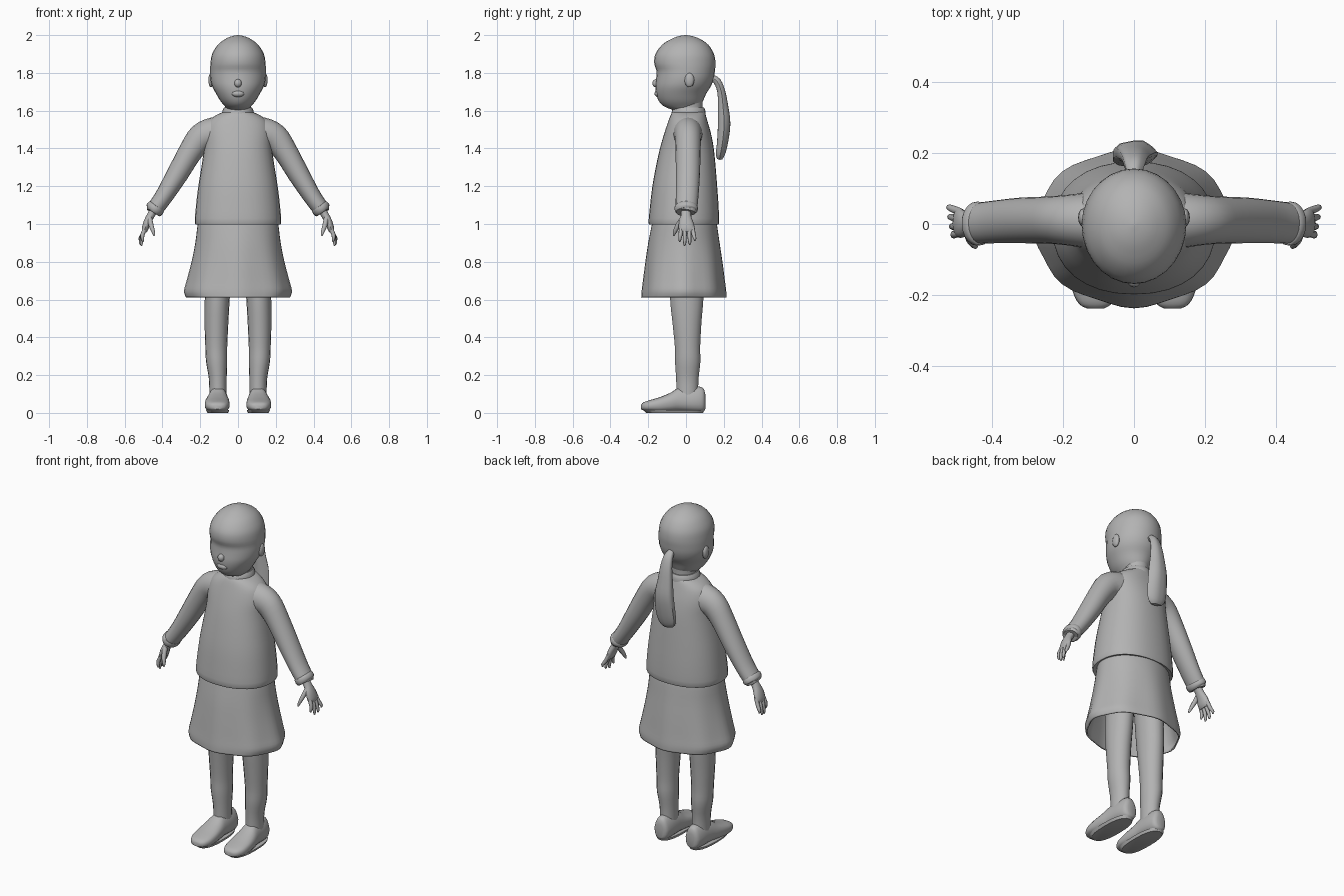
import bpy, bmesh, math
from mathutils import Vector

grey = bpy.data.materials.new("plain grey")
grey.diffuse_color = (0.45, 0.45, 0.45, 1)


def smooth_sections(secs, sub):
    """Catmull-Rom interpolation of section rows."""
    out = []
    for i in range(len(secs) - 1):
        a, b, c, d = (secs[min(max(j, 0), len(secs) - 1)] for j in range(i - 1, i + 3))
        for k in range(sub):
            t = k / sub
            out.append([0.5 * (2 * q + (r - p) * t + (2 * p - 5 * q + 4 * r - s) * t * t
                               + (3 * q - p - 3 * r + s) * t ** 3)
                        for p, q, r, s in zip(a, b, c, d)])
    return out + [list(secs[-1])]


def finish(name, bm, angle=50):
    bmesh.ops.recalc_face_normals(bm, faces=bm.faces)
    me = bpy.data.meshes.new(name)
    bm.to_mesh(me)
    bm.free()
    ob = bpy.data.objects.new(name, me)
    bpy.context.collection.objects.link(ob)
    me.materials.append(grey)
    bpy.ops.object.select_all(action='DESELECT')
    ob.select_set(True)
    bpy.context.view_layer.objects.active = ob
    bpy.ops.object.shade_smooth_by_angle(angle=math.radians(angle))
    return ob


def loft(name, secs, u, axis=None, n=20, sub=3, caps=(True, True), power=1.0, fold=None):
    """Skin elliptical sections (x, y, z, ru, rv); rings face the path, or a fixed axis."""
    secs = smooth_sections(secs, sub)
    bm = bmesh.new()
    rings = []
    for i, (x, y, z, ru, rv) in enumerate(secs):
        if axis:
            t = Vector(axis)
        else:
            lo, hi = secs[max(i - 1, 0)], secs[min(i + 1, len(secs) - 1)]
            t = (Vector(hi[:3]) - Vector(lo[:3])).normalized()
        v = t.cross(Vector(u)).normalized()
        w = v.cross(t)
        ring = []
        for k in range(n):
            a = 2 * math.pi * k / n
            ca, sa = math.cos(a), math.sin(a)
            f = fold(a, z) if fold else 1
            cu = math.copysign(abs(ca) ** power, ca) * ru * f
            cv = math.copysign(abs(sa) ** power, sa) * rv * f
            ring.append(bm.verts.new(Vector((x, y, z)) + w * cu + v * cv))
        rings.append(ring)
    for r0, r1 in zip(rings, rings[1:]):
        for k in range(n):
            bm.faces.new((r0[k], r0[(k + 1) % n], r1[(k + 1) % n], r1[k]))
    for ring, on in zip((rings[0], rings[-1]), caps):
        if on:
            bm.faces.new(ring)
    return finish(name, bm)


def upright(name, rows, **kw):
    """Loft of level rings from rows (z, half width, y front, y back)."""
    secs = [(0, (f + b) / 2, z, rx, (b - f) / 2) for z, rx, f, b in rows]
    return loft(name, secs, (1, 0, 0), (0, 0, 1), **kw)


def ball(name, loc, size):
    bm = bmesh.new()
    bmesh.ops.create_uvsphere(bm, u_segments=12, v_segments=8, radius=1)
    for v in bm.verts:
        v.co = Vector(loc) + Vector(p * s for p, s in zip(v.co, size))
    return finish(name, bm)


# head and neck
upright("head", [(1.60, .05, -.06, .06), (1.622, .068, -.115, .075), (1.65, .092, -.143, .09),
                 (1.69, .116, -.158, .107), (1.73, .137, -.162, .132), (1.77, .146, -.158, .147),
                 (1.81, .147, -.156, .153), (1.85, .146, -.168, .156), (1.90, .137, -.162, .148),
                 (1.95, .106, -.125, .117), (1.98, .066, -.077, .073), (1.994, .033, -.04, .036),
                 (2.0, .004, -.006, .002)], n=28)
upright("neck", [(1.53, .08, -.07, .10), (1.60, .068, -.06, .088), (1.68, .07, -.06, .09)])
ball("nose", (0, -.158, 1.745), (.02, .02, .022))
ball("lips", (0, -.148, 1.69), (.035, .019, .018))
for s in (-1, 1):
    ball("ear", (s * .143, .018, 1.762), (.014, .026, .038))

# ponytail
loft("ponytail", [(0, .135, 1.775, .018, .018), (0, .165, 1.755, .028, .02),
                  (0, .187, 1.70, .036, .021), (0, .196, 1.62, .046, .028),
                  (.003, .202, 1.53, .058, .033), (0, .193, 1.43, .062, .029),
                  (-.005, .182, 1.37, .055, .024), (-.008, .178, 1.345, .035, .014)],
     (1, 0, 0), n=16, fold=lambda a, z: 1 + .06 * math.cos(5 * a))

# jacket with collar
upright("jacket", [(1.00, .215, -.185, .163), (1.005, .229, -.198, .175), (1.10, .222, -.19, .172),
                   (1.20, .210, -.178, .165), (1.30, .194, -.16, .157), (1.40, .180, -.138, .147),
                   (1.48, .178, -.115, .132), (1.54, .160, -.095, .115), (1.575, .118, -.082, .105),
                   (1.592, .08, -.072, .10)], n=32, power=.9)
upright("collar", [(1.57, .088, -.08, .105), (1.60, .082, -.074, .102), (1.618, .073, -.064, .094)],
        n=24)

# skirt, open at the hem with soft folds
skirt = upright("skirt", [(1.04, .20, -.17, .15), (1.00, .213, -.18, .163), (.90, .226, -.20, .178),
                          (.80, .246, -.215, .193), (.70, .272, -.228, .206), (.645, .286, -.235, .213),
                          (.612, .276, -.237, .214)], n=48, caps=(True, False),
                fold=lambda a, z: 1 + .018 * (math.cos(8 * a) - 1) * min(1, (1.04 - z) / .35))
shell = skirt.modifiers.new("thickness", 'SOLIDIFY')
shell.thickness = .008

for s in (-1, 1):
    # sleeve and cuff
    loft("sleeve", [(s * .07, .008, 1.475, .085, .09), (s * .135, .01, 1.475, .078, .088),
                    (s * .195, .011, 1.455, .07, .076), (s * .25, .011, 1.385, .066, .064),
                    (s * .32, .01, 1.265, .064, .057), (s * .39, .006, 1.15, .06, .048),
                    (s * .437, .002, 1.083, .057, .044), (s * .449, 0, 1.062, .05, .037)],
         (0, 1, 0), n=20)
    loft("cuff", [(s * .428, .002, 1.098, .050, .038), (s * .434, .002, 1.09, .061, .048),
                  (s * .443, 0, 1.074, .061, .048), (s * .450, 0, 1.064, .052, .040)],
         (0, 1, 0), n=20)

    # hand with four fingers and a thumb
    loft("palm", [(s * .44, 0, 1.08, .026, .022), (s * .462, 0, 1.045, .027, .021),
                  (s * .48, 0, 1.01, .038, .02), (s * .492, .004, .975, .042, .018),
                  (s * .497, .005, .958, .036, .012)], (0, 1, 0), n=14)
    for y0, y1, x1, z1 in ((-.025, -.033, .505, .905), (-.006, -.007, .512, .885),
                           (.015, .02, .517, .89), (.034, .047, .52, .91)):
        loft("finger", [(s * .488, y0, .985, .011, .011), (s * .505, (y0 + y1) / 2, .945, .011, .011),
                        (s * x1, y1, z1 + .012, .008, .008), (s * (x1 - .003), y1, z1, .003, .003)],
             (0, 1, 0), n=8, sub=2)
    loft("thumb", [(s * .468, -.018, 1.03, .014, .014), (s * .46, -.042, .993, .014, .013),
                   (s * .448, -.06, .957, .010, .009), (s * .443, -.065, .938, .004, .004)],
         (0, 1, 0), n=8, sub=2)

    # leg
    loft("leg", [(s * .10, .005, .80, .07, .095), (s * .11, .004, .60, .066, .089),
                 (s * .114, .005, .48, .063, .078), (s * .115, .008, .35, .058, .068),
                 (s * .113, .009, .27, .056, .068), (s * .107, .007, .18, .047, .06),
                 (s * .106, .007, .09, .046, .058)], (1, 0, 0), (0, 0, 1), n=18)

    # shoe lofted from heel to toe: (y, centre x, half width, bottom, top)
    rows = [(.102, .103, .022, .02, .10), (.09, .103, .042, .007, .132), (.05, .104, .052, .005, .142),
            (0, .105, .055, .007, .142), (-.04, .107, .057, .008, .134), (-.08, .109, .062, .006, .108),
            (-.14, .11, .066, .004, .083), (-.19, .11, .062, .008, .068),
            (-.225, .109, .045, .013, .056), (-.238, .108, .022, .02, .043)]
    shoe = loft("shoe", [(s * x, y, (b + t) / 2, r, (t - b) / 2) for y, x, r, b, t in rows],
                (1, 0, 0), (0, -1, 0), n=20, power=.75)
    for v in shoe.data.vertices:
        # flat sole, upper tapering towards the ankle
        v.co.z = max(v.co.z, 0)
        v.co.x -= (v.co.x - s * .106) * .35 * max(0, (v.co.z - .07) / .075)
    # sole
    loft("sole", [(s * .107, -.06, 0, .055, .15), (s * .108, -.065, .016, .062, .163)],
         (1, 0, 0), (0, 0, 1), n=24, sub=1, power=.8)
